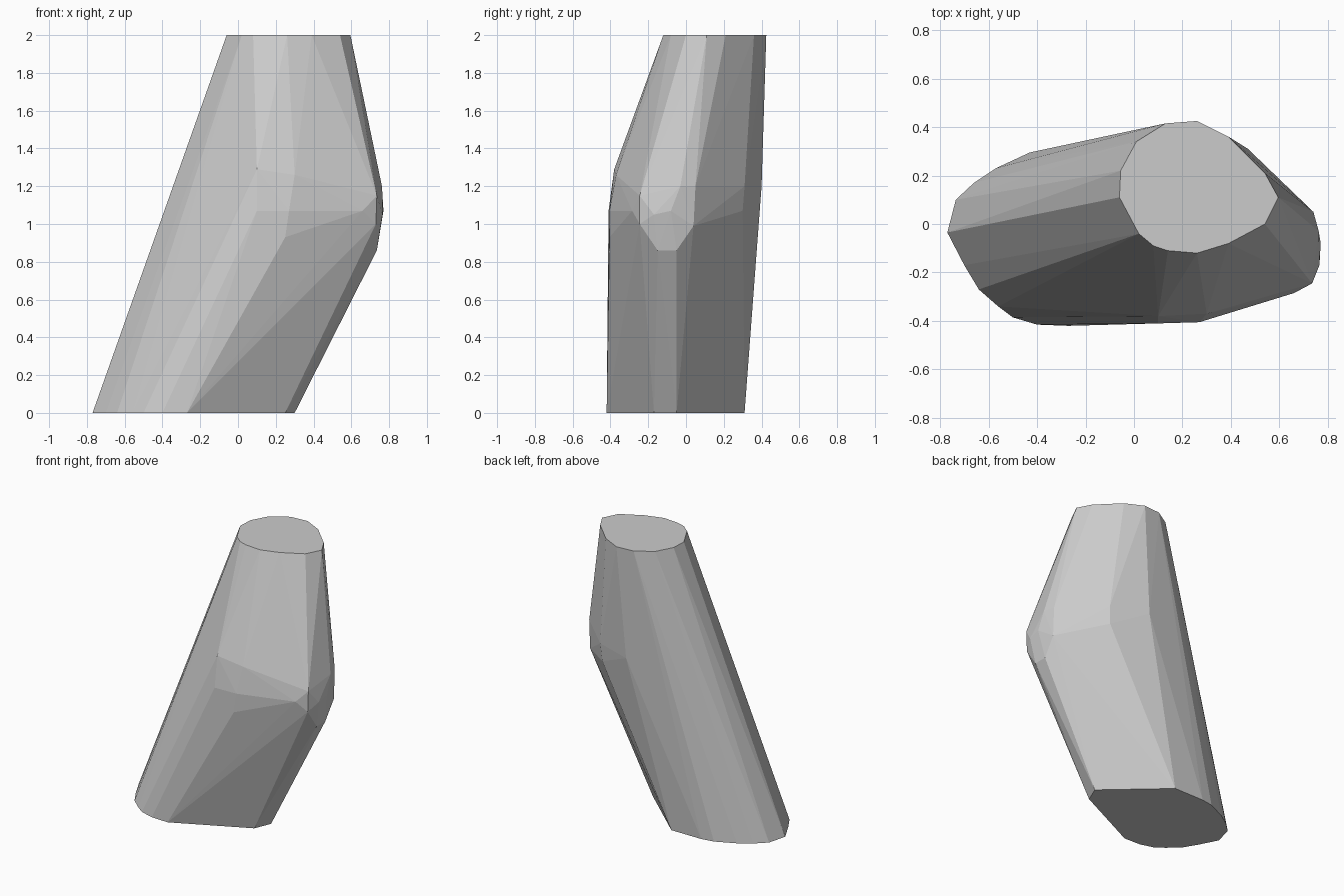
import bpy, bmesh

# Faceted bent stump: convex skin over three cross-sections
bottom = [(-.77, -.035), (-.735, .10), (-.66, .17), (-.57, .23), (-.43, .295),
          (-.34, .31), (-.10, .31), (.30, -.05), (.25, -.17), (-.27, -.42),
          (-.40, -.415), (-.50, -.385), (-.56, -.34), (-.64, -.27), (-.70, -.17)]
top = [(-.06, .11), (-.055, .22), (.01, .34), (.13, .415), (.26, .425),
       (.39, .36), (.54, .21), (.595, .11), (.54, 0), (.39, -.08),
       (.26, -.12), (.14, -.11), (.08, -.09), (.02, -.04)]
# Rounded bulge at the bend
bend = [(.735, -.05, .86), (.735, -.15, .86), (.73, -.245, 1.0), (.735, -.245, 1.15),
        (.765, -.17, 1.05), (.77, -.08, 1.07), (.762, -.03, 1.2), (.74, .04, .99),
        (.74, .05, 1.2), (.66, -.285, 1.07), (.27, -.405, 1.07), (.25, -.405, .93),
        (.10, -.41, 1.07), (.30, -.37, 1.26), (.10, -.38, 1.29),
        (.47, .31, 1.2), (.46, .30, 1.07), (.20, .40, 1.2)]

bm = bmesh.new()
for p in [(x, y, 0) for x, y in bottom] + [(x, y, 2) for x, y in top] + bend:
    bm.verts.new(p)
result = bmesh.ops.convex_hull(bm, input=bm.verts)
bmesh.ops.delete(bm, geom=[v for v in bm.verts if not v.link_faces], context='VERTS')
# Merge coplanar triangles into clean flat facets
bmesh.ops.dissolve_limit(bm, angle_limit=0.02, verts=bm.verts, edges=bm.edges)
bmesh.ops.recalc_face_normals(bm, faces=bm.faces)

mesh = bpy.data.meshes.new("bent_stump")
bm.to_mesh(mesh)
bm.free()
bpy.context.collection.objects.link(bpy.data.objects.new("bent_stump", mesh))
